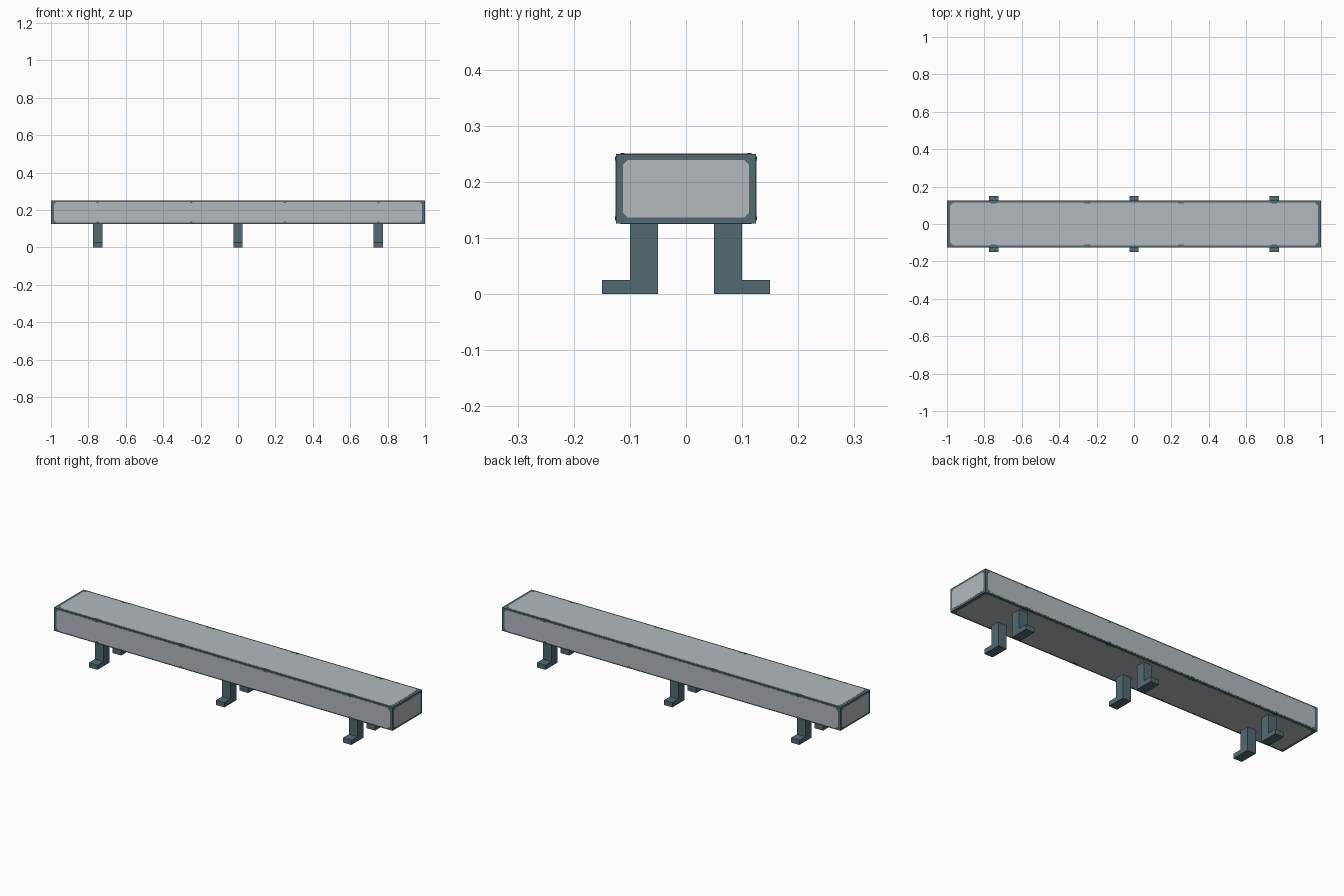
import bpy
import bmesh
from mathutils import Vector

if "Cube" in bpy.data.objects:
    bpy.data.objects.remove(bpy.data.objects["Cube"])


def srgb(r, g, b):
    f = lambda c: ((c / 255 + 0.055) / 1.055) ** 2.4 if c > 10 else c / 3294
    return (f(r), f(g), f(b), 1)


def material(name, col):
    m = bpy.data.materials.new(name)
    m.diffuse_color = col
    m.use_nodes = True
    m.node_tree.nodes["Principled BSDF"].inputs["Base Color"].default_value = m.diffuse_color
    return m


DARK = material("dark slate metal", srgb(82, 106, 113))
PALE = material("pale grey panel", srgb(178, 185, 191))


def prism(name, outline, origin, u, v, depth, mat):
    """Extrude a 2D outline lying in the u/v plane at origin along u x v."""
    o, u, v = Vector(origin), Vector(u), Vector(v)
    bm = bmesh.new()
    face = bm.faces.new([bm.verts.new(o + u * a + v * b) for a, b in outline])
    res = bmesh.ops.extrude_face_region(bm, geom=[face])
    verts = [e for e in res["geom"] if isinstance(e, bmesh.types.BMVert)]
    bmesh.ops.translate(bm, verts=verts, vec=u.cross(v) * depth)
    bmesh.ops.recalc_face_normals(bm, faces=bm.faces)
    me = bpy.data.meshes.new(name)
    bm.to_mesh(me)
    bm.free()
    me.materials.append(mat)
    ob = bpy.data.objects.new(name, me)
    bpy.context.collection.objects.link(ob)
    return ob


def cut_rect(a, b, c):
    """Rectangle of half sizes a, b with corners cut by c."""
    return [(-a + c, -b), (a - c, -b), (a, -b + c), (a, b - c),
            (a - c, b), (-a + c, b), (-a, b - c), (-a, -b + c)]


Z0, Z1, W = 0.126, 0.25, 0.125
ZM, H = (Z0 + Z1) / 2, (Z1 - Z0) / 2
SKIN = 0.0008
X, Y, Z = (1, 0, 0), (0, 1, 0), (0, 0, 1)
NX, NY = (-1, 0, 0), (0, -1, 0)

# beam housing, visible as the thin frame around every panel
prism("housing_frame", [(-W, -H), (W, -H), (W, H), (-W, H)],
      (-1, 0, ZM), Y, Z, 2, DARK)

# panels: name, face centre, u, v, half sizes, corner cut, clip half length
faces = [
    ("front_panel", (0, -W, ZM), X, Z, 0.985, H - 0.007, 0.014, 0.01),
    ("back_panel", (0, W, ZM), NX, Z, 0.985, H - 0.007, 0.014, 0.01),
    ("top_panel", (0, 0, Z1), X, Y, 0.985, W - 0.010, 0.018, 0.025),
    ("bottom_panel", (0, 0, Z0), X, NY, 0.985, W - 0.010, 0.018, 0.025),
    ("right_panel", (1, 0, ZM), Y, Z, W - 0.013, H - 0.011, 0.008, 0),
    ("left_panel", (-1, 0, ZM), NY, Z, W - 0.013, H - 0.011, 0.008, 0),
]
for name, centre, u, v, a, b, c, clip in faces:
    prism(name, cut_rect(a, b, c), centre, u, v, SKIN, PALE)
    if clip:
        # small clips biting into the long panel edges
        for x in (-0.75, -0.25, 0.25, 0.75):
            for s in (-1, 1):
                tab = [(x - clip, s * (b + 0.002)), (x + clip, s * (b + 0.002)),
                       (x + clip * 0.5, s * (b - 0.005)),
                       (x - clip * 0.5, s * (b - 0.005))]
                if s > 0:
                    tab.reverse()
                prism(name.replace("panel", "clip"), tab, centre, u, v,
                      SKIN * 1.6, DARK)

# L-shaped legs in three pairs, feet pointing outward
for x in (-0.75, 0, 0.75):
    for side, s in (("front", -1), ("back", 1)):
        leg = [(0.05, 0), (0.15, 0), (0.15, 0.025), (0.10, 0.025),
               (0.10, Z0), (0.05, Z0)]
        prism(side + "_leg", [(s * p, q) for p, q in leg],
              (x - 0.025, 0, 0), Y, Z, 0.05, DARK)
